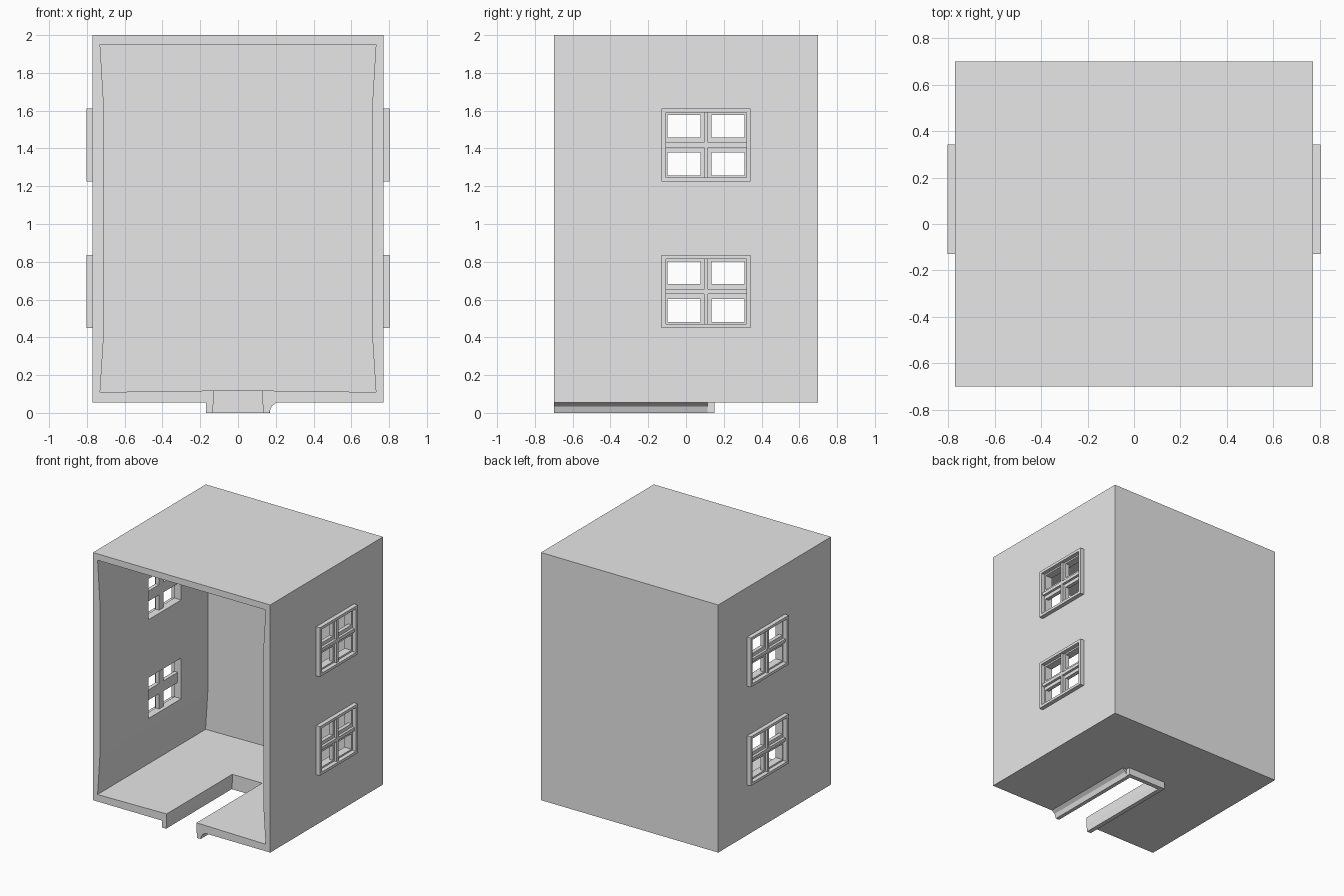
import bpy
import bmesh

cube = bpy.data.objects.get("Cube")
if cube:
    bpy.data.objects.remove(cube, do_unlink=True)

grey = bpy.data.materials.new("plain_grey")
grey.use_nodes = True
grey.diffuse_color = (0.8, 0.8, 0.8, 1)
for node in grey.node_tree.nodes:
    if node.type == 'BSDF_PRINCIPLED':
        node.inputs["Base Color"].default_value = (0.8, 0.8, 0.8, 1)


def finish(name, bm):
    bmesh.ops.recalc_face_normals(bm, faces=bm.faces)
    mesh = bpy.data.meshes.new(name)
    bm.to_mesh(mesh)
    bm.free()
    mesh.materials.append(grey)
    obj = bpy.data.objects.new(name, mesh)
    bpy.context.scene.collection.objects.link(obj)
    return obj


def add_box(bm, x, y, z):
    """Add a box given its (min, max) range on each axis."""
    verts = bmesh.ops.create_cube(bm, size=1)["verts"]
    for v in verts:
        v.co = [r[0] if c < 0 else r[1] for c, r in zip(v.co, (x, y, z))]


def boxes(name, *ranges):
    bm = bmesh.new()
    for r in ranges:
        add_box(bm, *r)
    return finish(name, bm)


def prism(name, profile, y0, y1):
    """Extrude an (x, z) outline along y."""
    bm = bmesh.new()
    face = bm.faces.new([bm.verts.new((x, y0, z)) for x, z in profile])
    new = bmesh.ops.extrude_face_region(bm, geom=[face])["geom"]
    for g in new:
        if isinstance(g, bmesh.types.BMVert):
            g.co.y = y1
    return finish(name, bm)


def cut(target, cutter):
    mod = target.modifiers.new("cut", 'BOOLEAN')
    mod.operation = 'DIFFERENCE'
    mod.solver = 'EXACT'
    mod.object = cutter
    bpy.context.view_layer.objects.active = target
    bpy.ops.object.modifier_apply(modifier=mod.name)
    bpy.data.objects.remove(cutter, do_unlink=True)


W, D, BASE, TOP = 0.77, 0.70, 0.055, 2.0
WIN_Y, WIN_Z = 0.106, (0.642, 1.418)

# Open-fronted room shell with slightly bowed inner walls
shell = boxes("room_shell", ((-W, W), (-D, D), (BASE, TOP)))
half = [(0.13, 0.118), (0.73, 0.11), (0.71, 0.42), (0.71, 1.62), (0.73, 1.95)]
outline = half + [(-x, z) for x, z in reversed(half)]
cut(shell, prism("cavity_cutter", outline, -D - 0.1, 0.64))

# Slot in the floor, open at the front
cut(shell, boxes("slot_cutter", ((-0.13, 0.13), (-D - 0.1, 0.115), (-0.1, 0.3))))

# Window holes through both side walls
for z in WIN_Z:
    cut(shell, boxes("window_cutter", ((-1, 1), (WIN_Y - 0.203, WIN_Y + 0.203),
                                       (z - 0.16, z + 0.16))))

# Lip under the floor around the slot
prism("slot_lip_right", [(-0.13, BASE), (-0.17, BASE), (-0.17, 0), (-0.135, 0)], -D, 0.115)
prism("slot_lip_left", [(0.13, BASE), (0.205, BASE), (0.178, 0.035), (0.165, 0),
                        (0.135, 0)], -D, 0.115)
boxes("slot_lip_back", ((-0.17, 0.17), (0.115, 0.15), (0, BASE)))


def window(name, side, zc):
    """Four-pane window: raised rim, slim outer bars and wider inner bars."""
    def part(x0, x1, y0, y1, z0, z1):
        return (sorted((side * x0, side * x1)), (WIN_Y + y0, WIN_Y + y1),
                (zc + z0, zc + z1))
    parts = []
    for s in (-1, 1):
        z_rim = sorted((s * 0.172, s * 0.193))
        y_rim = sorted((s * 0.213, s * 0.235))
        parts.append(part(W, 0.803, -0.235, 0.235, *z_rim))
        parts.append(part(W, 0.803, *y_rim, -0.172, 0.172))
        parts.append(part(W, 0.79, -0.01, 0.01, *sorted((s * 0.0125, s * 0.172))))
        parts.append(part(0.74, W, -0.028, 0.028, *sorted((s * 0.04, s * 0.16))))
    parts.append(part(W, 0.79, -0.213, 0.213, -0.0125, 0.0125))
    parts.append(part(0.74, W, -0.203, 0.203, -0.04, 0.04))
    boxes(name, *parts)


for side, side_name in ((1, "left"), (-1, "right")):
    for z, level in zip(WIN_Z, ("lower", "upper")):
        window(f"{level}_window_{side_name}", side, z)
